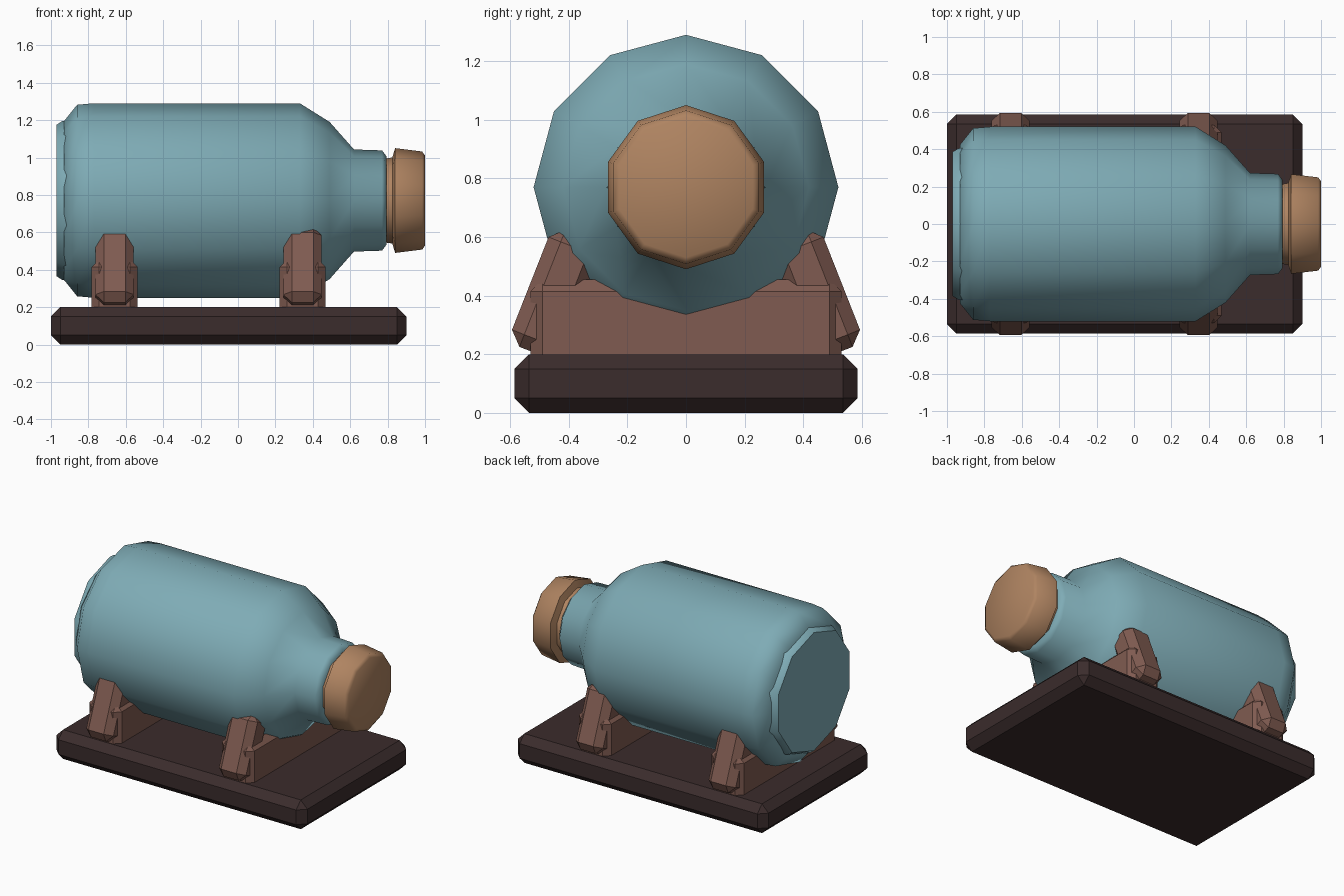
import bpy, bmesh, math
from mathutils import Matrix, Vector

if "Cube" in bpy.data.objects:
    bpy.data.objects.remove(bpy.data.objects["Cube"], do_unlink=True)

AXIS_Z = 0.77


def material(name, rgb):
    m = bpy.data.materials.new(name)
    m.use_nodes = True
    m.diffuse_color = (*rgb, 1)
    m.node_tree.nodes["Principled BSDF"].inputs["Base Color"].default_value = (*rgb, 1)
    return m


teal = material("teal glass", (0.21, 0.41, 0.465))
cork_tan = material("cork tan", (0.43, 0.23, 0.12))
red_wood = material("reddish wood", (0.215, 0.105, 0.082))
dark_wood = material("dark wood", (0.043, 0.025, 0.025))


def add_object(name, bm, mat):
    bmesh.ops.recalc_face_normals(bm, faces=bm.faces[:])
    mesh = bpy.data.meshes.new(name)
    bm.to_mesh(mesh)
    bm.free()
    mesh.materials.append(mat)
    ob = bpy.data.objects.new(name, mesh)
    bpy.context.collection.objects.link(ob)
    return ob


def lathe(name, profile, sides, mat):
    """Revolve (x, radius) pairs around the bottle's long axis and cap both ends."""
    bm = bmesh.new()
    rings = []
    for x, r in profile:
        angles = [2 * math.pi * i / sides for i in range(sides)]
        rings.append([bm.verts.new((x, r * math.sin(a), AXIS_Z + r * math.cos(a)))
                      for a in angles])
    for a, b in zip(rings, rings[1:]):
        for i in range(sides):
            j = (i + 1) % sides
            bm.faces.new((a[i], a[j], b[j], b[i]))
    bm.faces.new(rings[0])
    bm.faces.new(rings[-1])
    ob = add_object(name, bm, mat)
    bpy.ops.object.select_all(action="DESELECT")
    ob.select_set(True)
    bpy.context.view_layer.objects.active = ob
    bpy.ops.object.shade_smooth_by_angle(angle=math.radians(52))
    return ob


def bevel_box(name, size, centre, bevel, mat, tilt=0):
    """Chamfered box, optionally leaning about the x axis."""
    bm = bmesh.new()
    bmesh.ops.create_cube(bm, size=1)
    bmesh.ops.scale(bm, vec=size, verts=bm.verts[:])
    bmesh.ops.bevel(bm, geom=bm.edges[:], offset=bevel, segments=1, affect="EDGES")
    bm.transform(Matrix.Translation(Vector(centre)) @ Matrix.Rotation(tilt, 4, "X"))
    return add_object(name, bm, mat)


# Bottle body, shoulder and neck
lathe("bottle", [(-0.93, 0.425), (-0.86, 0.512), (-0.77, 0.52), (0.33, 0.52),
                 (0.49, 0.42), (0.62, 0.273), (0.77, 0.268), (0.795, 0.235)], 12, teal)
# Foot disc on the closed end
lathe("bottle_foot", [(-0.90, 0.43), (-0.94, 0.425), (-0.97, 0.405)], 10, teal)
# Stopper
lathe("cork", [(0.76, 0.22), (0.825, 0.23), (0.84, 0.28), (0.985, 0.262),
               (1.0, 0.24)], 10, cork_tan)

# Stand base
bevel_box("stand_base", (1.9, 1.17, 0.2), (-0.05, 0, 0.1), 0.05, dark_wood)

# Two cradles, each a cross block with a leaning post on both sides
for label, x in (("rear", -0.66), ("neck", 0.345)):
    bevel_box(label + "_cradle_block", (0.245, 1.06, 0.32), (x, 0, 0.295), 0.04, red_wood)
    for side, s in (("left", 1), ("right", -1)):
        lean = math.radians(21.5)
        bevel_box(f"{label}_cradle_{side}_post", (0.205, 0.19, 0.43),
                  (x, s * 0.443, 0.407), 0.045, red_wood, s * lean)
